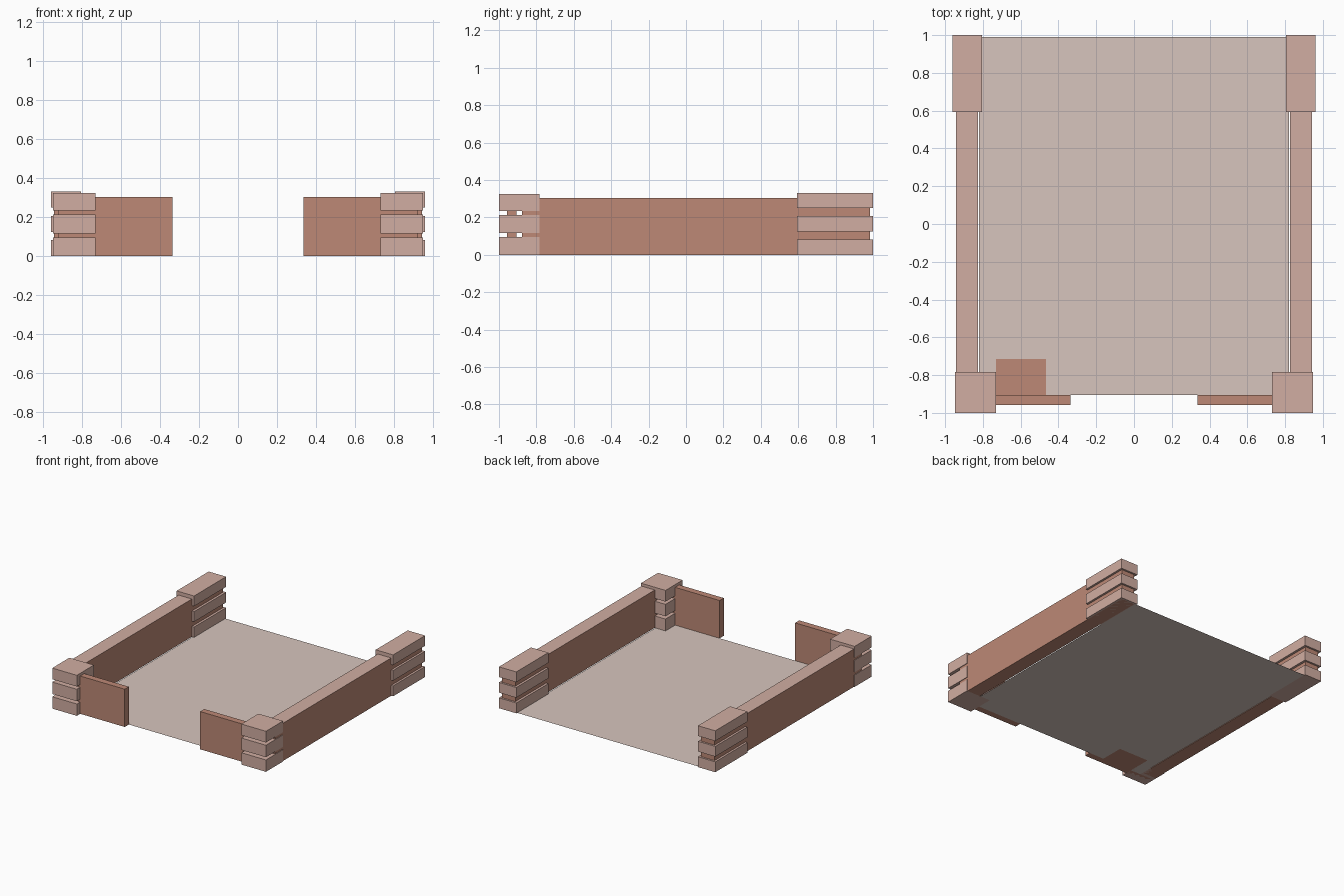
import bpy

if "Cube" in bpy.data.objects:
    bpy.data.objects.remove(bpy.data.objects["Cube"])


def material(name, rgb):
    m = bpy.data.materials.new(name)
    m.diffuse_color = (*rgb, 1)
    m.use_nodes = True
    m.node_tree.nodes["Principled BSDF"].inputs["Base Color"].default_value = m.diffuse_color
    return m


BROWN = material("brown_wall", (0.51, 0.25, 0.18))
LIGHT = material("light_stone", (0.64, 0.42, 0.36))
PALE = material("pale_floor", (0.68, 0.56, 0.51))


def mesh_object(name, verts, faces, mats):
    me = bpy.data.meshes.new(name)
    me.from_pydata(verts, [], faces)
    for m in mats:
        me.materials.append(m)
    ob = bpy.data.objects.new(name, me)
    bpy.context.collection.objects.link(ob)
    return ob


def box(name, xs, ys, zs, mat, top=None):
    """Box from ranges; the top face may take a second material."""
    xs = sorted(xs)
    verts = [(x, y, z) for z in zs for y in ys for x in xs]
    faces = [(0, 2, 3, 1), (0, 1, 5, 4), (1, 3, 7, 5),
             (3, 2, 6, 7), (2, 0, 4, 6), (4, 5, 7, 6)]
    ob = mesh_object(name, verts, faces, [mat] + ([top] if top else []))
    if top:
        ob.data.polygons[5].material_index = 1
    return ob


# Floor sheet with a notch at the front left, filled by a brown patch
mesh_object("floor",
            [(-0.82, -0.905, 0), (-0.73, -0.905, 0), (-0.73, -0.715, 0),
             (-0.465, -0.715, 0), (-0.465, -0.905, 0), (0.82, -0.905, 0),
             (0.82, 0.99, 0), (-0.82, 0.99, 0)],
            [tuple(range(8))], [PALE])
mesh_object("floor_patch",
            [(-0.73, -0.905, 0), (-0.465, -0.905, 0),
             (-0.465, -0.715, 0), (-0.73, -0.715, 0)],
            [(0, 1, 2, 3)], [BROWN])

FRONT_LAYERS = [(0, 0.095), (0.117, 0.213), (0.235, 0.325)]
BACK_LAYERS = [(0, 0.083), (0.125, 0.207), (0.25, 0.332)]

for side, s in (("left", -1), ("right", 1)):
    # Long side wall with light cap, and short front wall
    box(f"{side}_side_wall", (s * 0.825, s * 0.943), (-0.877, 0.985), (0, 0.303), BROWN, LIGHT)
    box(f"{side}_front_wall", (s * 0.335, s * 0.92), (-0.957, -0.905), (0, 0.303), BROWN)
    # Stacked corner blocks
    for i, z in enumerate(FRONT_LAYERS):
        box(f"{side}_front_block_{i + 1}", (s * 0.73, s * 0.948), (-1, -0.783), z, LIGHT)
    for i, z in enumerate(BACK_LAYERS):
        box(f"{side}_back_block_{i + 1}", (s * 0.806, s * 0.96), (0.594, 1), z, LIGHT)
